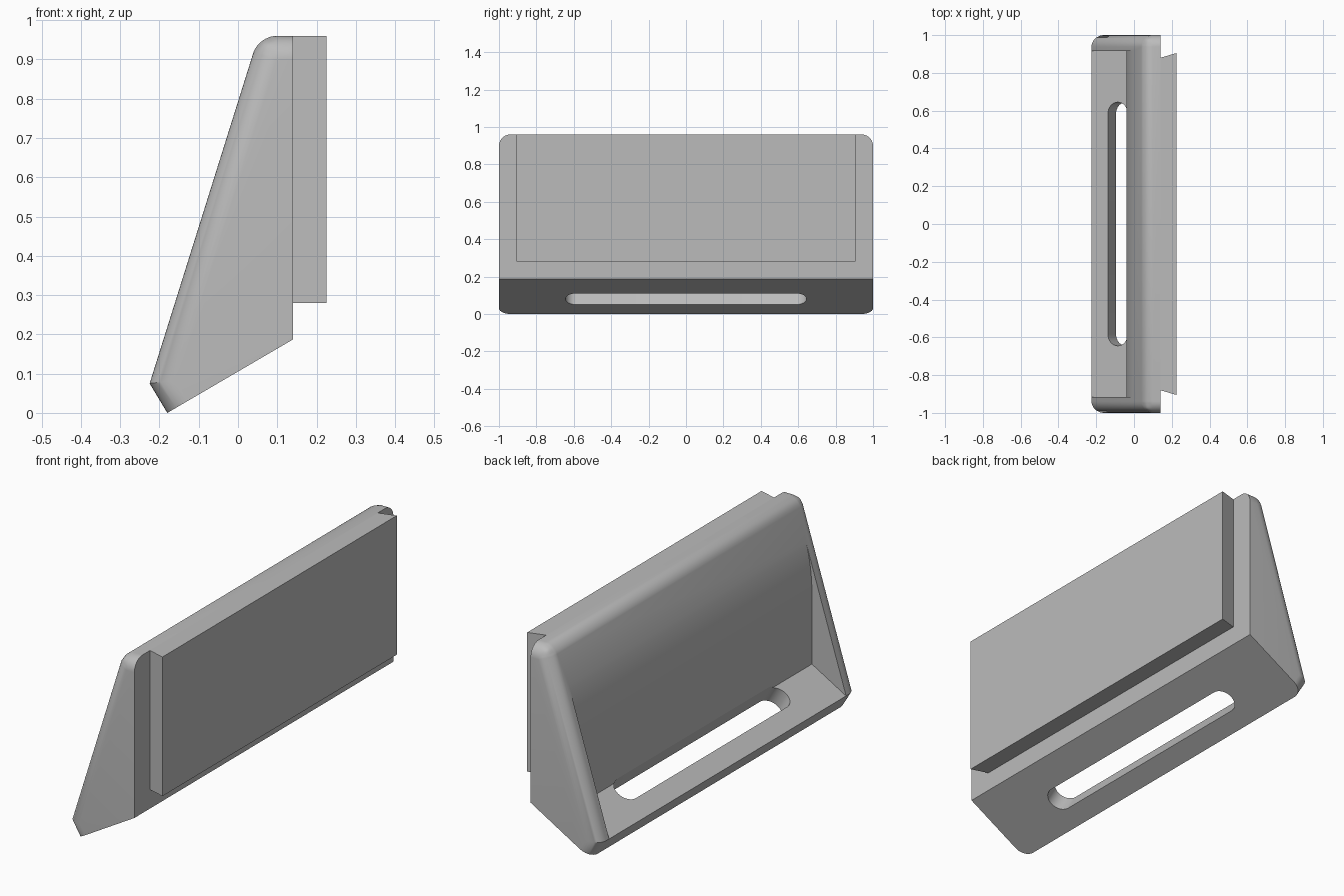
import bpy, bmesh, math
from mathutils import Vector

if "Cube" in bpy.data.objects:
    bpy.data.objects.remove(bpy.data.objects["Cube"])

grey = bpy.data.materials.new("plain grey")
grey.use_nodes = True
colour = (0.5, 0.5, 0.5, 1)
grey.diffuse_color = colour
grey.node_tree.nodes["Principled BSDF"].inputs["Base Color"].default_value = colour


def prism(name, points, along):
    """Extrude a flat outline of 3D points along a vector."""
    bm = bmesh.new()
    face = bm.faces.new([bm.verts.new(p) for p in points])
    top = bmesh.ops.extrude_face_region(bm, geom=[face])["geom"]
    bmesh.ops.translate(bm, vec=along, verts=[v for v in top if isinstance(v, bmesh.types.BMVert)])
    bmesh.ops.recalc_face_normals(bm, faces=bm.faces)
    mesh = bpy.data.meshes.new(name)
    bm.to_mesh(mesh)
    bm.free()
    mesh.materials.append(grey)
    obj = bpy.data.objects.new(name, mesh)
    bpy.context.collection.objects.link(obj)
    return obj


def side_prism(name, outline, half):
    return prism(name, [(x, -half, z) for x, z in outline], (0, 2 * half, 0))


def apply(obj, mod):
    bpy.context.view_layer.objects.active = obj
    bpy.ops.object.modifier_apply(modifier=mod.name)


def cut(obj, cutter):
    mod = obj.modifiers.new("cut", "BOOLEAN")
    mod.operation = "DIFFERENCE"
    mod.solver = "EXACT"
    mod.object = cutter
    apply(obj, mod)
    bpy.data.objects.remove(cutter)


# Wedge body with its lip, slope and top rounded off at both ends
lip_low, lip_high = (-0.18, 0), (-0.225, 0.075)
crest, back_top, back_low = (0.0525, 0.96), (0.14, 0.96), (0.14, 0.187)
body = side_prism("wedge_body", [lip_low, lip_high, crest, back_top, back_low], 1)

bm = bmesh.new()
bm.from_mesh(body.data)
weight = bm.edges.layers.float.new("bevel_weight_edge")


def near(v, p):
    return math.hypot(v.co.x - p[0], v.co.z - p[1]) < 0.001


for e in bm.edges:
    a, b = e.verts
    if near(a, crest) and near(b, crest):
        e[weight] = 0.73
    for p, q in ((lip_low, lip_high), (lip_high, crest), (crest, back_top)):
        if (near(a, p) and near(b, q)) or (near(a, q) and near(b, p)):
            e[weight] = 1
bm.to_mesh(body.data)
bm.free()
bevel = body.modifiers.new("rounding", "BEVEL")
bevel.limit_method = "WEIGHT"
bevel.width = 0.062
bevel.segments = 10
apply(body, bevel)

# Open pocket whose back wall curves up to meet the slope
radius, start = 0.85, 0.536
pocket = [(-0.04, 0.181), (-0.34, 0.008), (-0.34, 0.82)]
for i in range(12, -1, -1):
    a = math.radians(17.4) * i / 12
    pocket.append((-0.04 + radius * (1 - math.cos(a)), start + radius * math.sin(a)))
cut(body, side_prism("pocket_cutter", pocket, 0.915))

# Long round-ended slot square through the tilted floor
tilt = math.radians(30)
across = Vector((math.cos(tilt), 0, math.sin(tilt)))
normal = Vector((-math.sin(tilt), 0, math.cos(tilt)))
centre = Vector((-0.043, 0, 0.08)) - normal * 0.06
r, half = 0.06, 0.645
slot = []
for side in (1, -1):
    for i in range(17):
        a = math.pi * i / 16
        slot.append(centre + across * (side * r * math.cos(a))
                    + Vector((0, side * (half - r + r * math.sin(a)), 0)))
cut(body, prism("slot_cutter", slot, normal * 0.25))

# Dovetail mounting plate, wider at its outer face
plate = prism("dovetail_plate",
              [(0.14, -0.88, 0.28), (0.225, -0.905, 0.28), (0.225, 0.905, 0.28), (0.14, 0.88, 0.28)],
              (0, 0, 0.68))

bpy.ops.object.select_all(action="DESELECT")
body.select_set(True)
bpy.context.view_layer.objects.active = body
bpy.ops.object.shade_smooth_by_angle(angle=math.radians(25))
